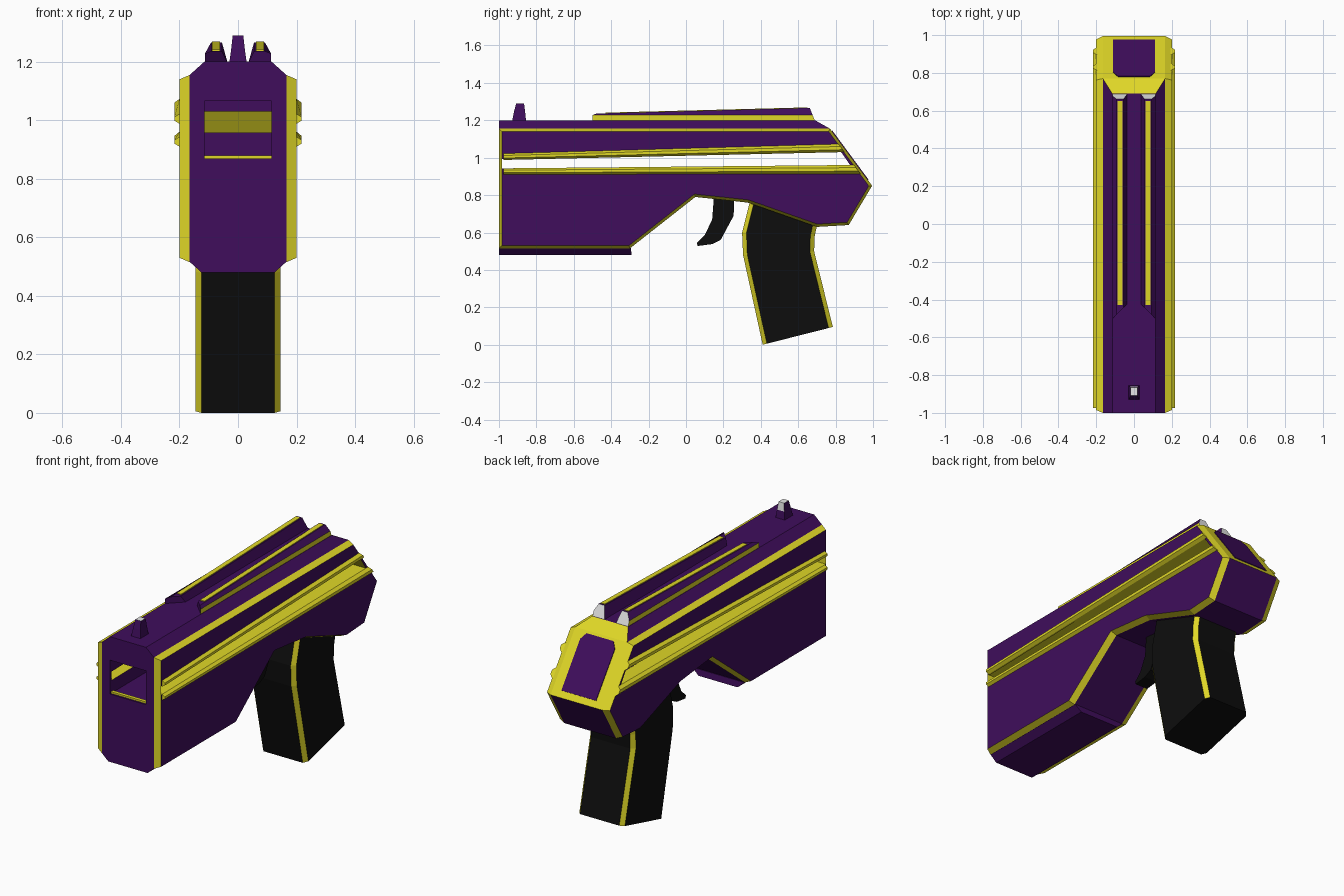
import bpy, bmesh
from mathutils import Vector

cube = bpy.data.objects.get("Cube")
if cube:
    bpy.data.objects.remove(cube, do_unlink=True)


def material(name, rgb):
    m = bpy.data.materials.new(name)
    m.use_nodes = True
    m.diffuse_color = (*rgb, 1)
    m.node_tree.nodes["Principled BSDF"].inputs["Base Color"].default_value = (*rgb, 1)
    return m


MATS = [material("purple", (0.05, 0.004, 0.107)), material("yellow", (0.74, 0.68, 0.02)),
        material("black", (0.004, 0.004, 0.004)), material("white", (0.8, 0.8, 0.8))]
PURPLE, YELLOW, BLACK, WHITE = range(4)


def loft(name, rings, rule):
    """Skin equal-sized rings and cap both ends; rule is a colour or f(normal, centre)."""
    bm = bmesh.new()
    vs = [[bm.verts.new(p) for p in r] for r in rings]
    for a, b in zip(vs, vs[1:]):
        for i in range(len(a)):
            j = (i + 1) % len(a)
            bm.faces.new((a[i], a[j], b[j], b[i]))
    bm.faces.new(vs[0])
    bm.faces.new(vs[-1])
    bmesh.ops.recalc_face_normals(bm, faces=bm.faces)
    for f in bm.faces:
        f.normal_update()
        f.material_index = rule(f.normal, f.calc_center_median()) if callable(rule) else rule
    me = bpy.data.meshes.new(name)
    bm.to_mesh(me)
    bm.free()
    for m in MATS:
        me.materials.append(m)
    ob = bpy.data.objects.new(name, me)
    bpy.context.scene.collection.objects.link(ob)
    return ob


def side_ring(x, profile):
    return [(x, y, z) for y, z in profile]


def rect(hx, y0, y1, z):
    return [(-hx, y0, z), (hx, y0, z), (hx, y1, z), (-hx, y1, z)]


def inset(profile, d):
    """Shrink a counter-clockwise outline by d with mitred corners."""
    pts = [Vector(p) for p in profile]
    out = []
    for i, p in enumerate(pts):
        a = (p - pts[i - 1]).normalized()
        b = (pts[(i + 1) % len(pts)] - p).normalized()
        na, nb = Vector((-a.y, a.x)), Vector((-b.y, b.x))
        out.append(p + (na + nb) * d / (1 + na.dot(nb)))
    return out


# Main body: side outline with yellow chamfers
outline = [(-1, .515), (-.3, .515), (.05, .79), (.33, .76), (.70, .63), (.87, .64),
           (.995, .85), (.77, 1.155), (-1, 1.155)]
small = inset(outline, .015)


def body_rule(n, c):
    chamfer = .2 < abs(n.x) < .95
    rear = n.y > .5 and n.z > .3
    return YELLOW if chamfer or rear else PURPLE


body = loft("body", [side_ring(-.2, small), side_ring(-.165, outline),
                     side_ring(.165, outline), side_ring(.2, small)], body_rule)

# Barrel hollow and the long side slot
slot = [(-.985, .943), (.878, .96), (.828, 1.032), (-.985, .993)]
cutters = [loft("barrel_cutter", [rect(.115, -1.1, .75, .87), rect(.115, -1.1, .75, 1.065)], PURPLE),
           loft("slot_cutter", [side_ring(-.3, slot), side_ring(.3, slot)], YELLOW)]
for c in cutters:
    c.hide_render = True
    c.hide_viewport = True
    mod = body.modifiers.new(c.name, "BOOLEAN")
    mod.operation = "DIFFERENCE"
    mod.solver = "EXACT"
    mod.object = c

loft("barrel_floor_trim", [rect(.115, -.99, -.97, .868), rect(.115, -.99, -.97, .88)], YELLOW)

# Sloped roof and keel
loft("roof", [rect(.165, -1, .77, 1.155), rect(.115, -1, .69, 1.2)],
     lambda n, c: YELLOW if n.y > .3 else PURPLE)
loft("keel", [rect(.125, -1, -.29, .48), rect(.165, -1, -.295, .516)], PURPLE)

# Rear panel plate, lying on the sloped back
normal = Vector((0, .305, .225)).normalized()
panel = []
for x, t in [(-.085, .04), (.085, .04), (.11, .14), (.11, .9), (-.11, .9), (-.11, .14)]:
    panel.append(Vector((x, .77 + .225 * t, 1.155 - .305 * t)))
loft("rear_panel", [[p - normal * .003 for p in panel], [p + normal * .004 for p in panel]], PURPLE)


def rail_ring(s, z0, z1, y=None):
    ring = []
    for x, t in [(.19, 0), (.2, 0), (.217, .3), (.217, .7), (.2, 1), (.19, 1)]:
        z = z0 + (z1 - z0) * t
        ring.append((s * x, y if y is not None else .98 - (z - .85) * .738, z))
    return ring


for side, s in (("left", 1), ("right", -1)):
    # Side rails along the slot
    loft(side + "_lower_rail", [rail_ring(s, .91, .943, -.975), rail_ring(s, .914, .961)], YELLOW)
    loft(side + "_upper_rail", [rail_ring(s, .988, 1.022, -.975), rail_ring(s, 1.03, 1.073)], YELLOW)

    # Top ridge, with a skewed front end and a pale rear end
    def ridge_ring(y, top, skew=0.0, lean=0.0):
        pts = [(.035, 1.195), (.055, top), (.092, top), (.113, 1.228), (.113, 1.195)]
        return [(s * x, y + skew * (.113 - x) - lean * (z - 1.195), z) for x, z in pts]

    def ridge_rule(n, c):
        if n.y > .5:
            return WHITE
        return YELLOW if n.x * s > .95 else PURPLE

    loft(side + "_top_ridge", [ridge_ring(-.5, 1.236, skew=1), ridge_ring(.69, 1.266, lean=.4)], ridge_rule)
    strip = []
    for y, z in ((-.43, 1.236), (.65, 1.264)):
        strip.append([(s * x, y, z + h) for x, h in ((.061, 0), (.088, 0), (.088, .005), (.061, .005))])
    loft(side + "_ridge_strip", strip, YELLOW)


# Front sight with a pale rear tip
def sight_rule(n, c):
    return WHITE if c.z > 1.25 and (n.z > .9 or n.y > .5) else PURPLE


loft("front_sight", [rect(.03, -.93, -.855, 1.195), rect(.023, -.92, -.86, 1.245),
                     rect(.018, -.908, -.866, 1.29)], sight_rule)

# Trigger
trigger = [(.15, .8), (.14, .67), (.10, .585), (.058, .545), (.062, .528), (.14, .538),
           (.185, .56), (.255, .69), (.257, .8)]
loft("trigger", [side_ring(-.04, trigger), side_ring(.04, trigger)], BLACK)


# Grip: chamfered section following a bent path
def grip_ring(yf, zf, yb, zb):
    ring = []
    for x, t in [(-.125, 0), (.125, 0), (.145, .06), (.145, .94),
                 (.125, 1), (-.125, 1), (-.145, .94), (-.145, .06)]:
        ring.append((x, yf + (yb - yf) * t, zf + (zb - zf) * t))
    return ring


stations = [(.41, 0, .785, .095), (.305, .48, .685, .5), (.30, .6, .688, .58), (.345, .78, .705, .66)]
loft("grip", [grip_ring(*st) for st in stations],
     lambda n, c: YELLOW if .3 < abs(n.x) < .95 else BLACK)
